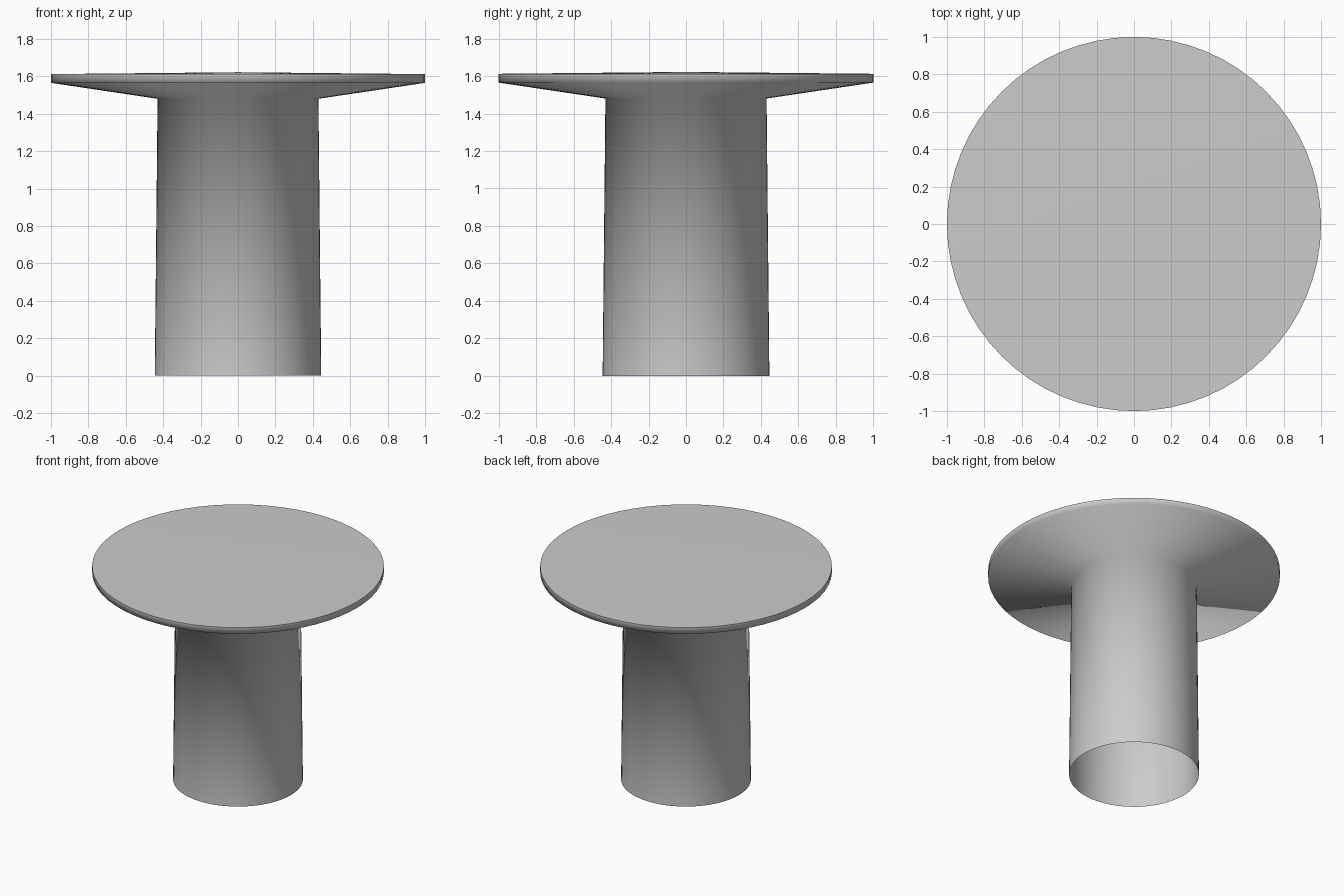
import bpy, bmesh, math

cube = bpy.data.objects.get("Cube")
if cube:
    bpy.data.objects.remove(cube, do_unlink=True)

SEGMENTS = 64

# Single matte grey
grey = bpy.data.materials.new("matte_grey")
grey.use_nodes = True
colour = (0.6, 0.6, 0.6, 1)
grey.diffuse_color = colour
grey.node_tree.nodes["Principled BSDF"].inputs["Base Color"].default_value = colour


def lathe(name, profile):
    """Spin a (radius, height) profile around z into a smooth open shell."""
    bm = bmesh.new()
    verts = [bm.verts.new((r, 0, z)) for r, z in profile]
    edges = [bm.edges.new(pair) for pair in zip(verts, verts[1:])]
    bmesh.ops.spin(bm, geom=verts + edges, cent=(0, 0, 0), axis=(0, 0, 1),
                   angle=math.tau, steps=SEGMENTS, use_duplicate=False)
    bmesh.ops.remove_doubles(bm, verts=bm.verts, dist=0.0001)
    bmesh.ops.recalc_face_normals(bm, faces=bm.faces)
    # Orient the shell outwards, judged by the widest-facing side wall
    wall = max(bm.faces, key=lambda f: f.calc_area() * (abs(f.normal.z) < 0.5))
    if wall.normal.dot(wall.calc_center_median()) < 0:
        bmesh.ops.reverse_faces(bm, faces=bm.faces)
    for f in bm.faces:
        f.smooth = True
    # Keep the edge between the rim and the top crisp
    for e in bm.edges:
        if len(e.link_faces) == 2:
            up = [f.normal.z > 0.9 for f in e.link_faces]
            e.smooth = up[0] == up[1]
    mesh = bpy.data.meshes.new(name)
    bm.to_mesh(mesh)
    bm.free()
    mesh.materials.append(grey)
    obj = bpy.data.objects.new(name, mesh)
    bpy.context.collection.objects.link(obj)
    return obj


# Hollow pedestal flowing into the flared underside, rim and faintly domed top
lathe("pedestal_table", [
    (0.445, 0), (0.43, 1.48), (1, 1.565), (1, 1.612), (0, 1.622),
])
